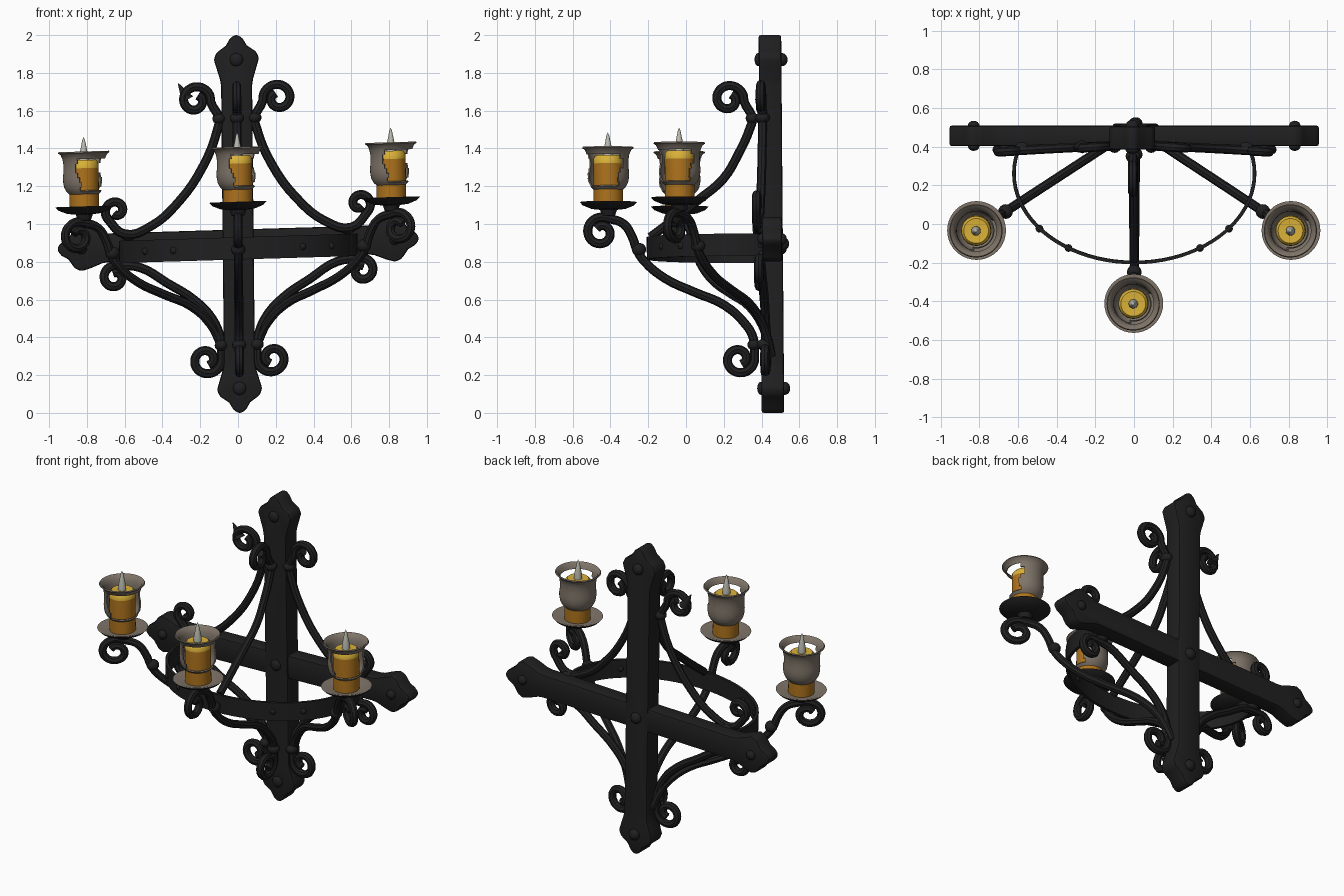
import bpy, bmesh, math
from mathutils import Matrix, Vector

if "Cube" in bpy.data.objects:
    bpy.data.objects.remove(bpy.data.objects["Cube"])


def material(name, rgb):
    m = bpy.data.materials.new(name)
    m.diffuse_color = (*rgb, 1)
    m.use_nodes = True
    m.node_tree.nodes["Principled BSDF"].inputs["Base Color"].default_value = m.diffuse_color
    return m


IRON = material("black_iron", (0.014, 0.014, 0.015))
GLASS = material("smoky_glass", (0.21, 0.175, 0.14))
AMBER = material("amber_wax", (0.42, 0.17, 0.012))
YELLOW = material("yellow_wax", (0.70, 0.44, 0.04))
FLAME = material("pale_flame", (0.50, 0.50, 0.44))


def finish(bm, name, *mats):
    me = bpy.data.meshes.new(name)
    bm.to_mesh(me)
    bm.free()
    ob = bpy.data.objects.new(name, me)
    bpy.context.collection.objects.link(ob)
    for m in mats:
        me.materials.append(m)
    return ob


def spiral(cx, cz, r0, r1, a0, sweep, n=14):
    """Scroll points (r, z), angles in degrees, radius shrinking inward."""
    pts = []
    for i in range(n + 1):
        t = i / n
        a = math.radians(a0 + sweep * t)
        r = r0 + (r1 - r0) * t
        pts.append((cx + r * math.cos(a), cz + r * math.sin(a)))
    return pts


def rod(name, pts, origin, direction, scale=1.0, radius=0.024):
    """Round bar following (r, z) points in a vertical plane."""
    cu = bpy.data.curves.new(name, 'CURVE')
    cu.dimensions = '3D'
    cu.bevel_depth = radius
    cu.bevel_resolution = 2
    cu.resolution_u = 4
    cu.use_fill_caps = True
    sp = cu.splines.new('BEZIER')
    sp.bezier_points.add(len(pts) - 1)
    for b, (r, z) in zip(sp.bezier_points, pts):
        b.co = (origin[0] + direction[0] * r * scale,
                origin[1] + direction[1] * r * scale, z)
        b.handle_left_type = b.handle_right_type = 'AUTO'
    cu.materials.append(IRON)
    ob = bpy.data.objects.new(name, cu)
    bpy.context.collection.objects.link(ob)


def knob(name, loc, size):
    bm = bmesh.new()
    bmesh.ops.create_uvsphere(bm, u_segments=16, v_segments=10, radius=1,
                              matrix=Matrix.LocRotScale(Vector(loc), None, Vector(size)))
    finish(bm, name, IRON)


def lathe(name, profile, centre, mats, rule=None, seg=40, skip=None):
    """Revolve (radius, z) profile; skip(angle, z) leaves holes."""
    bm = bmesh.new()
    rings = [[bm.verts.new((centre[0] + r * math.cos(2 * math.pi * k / seg),
                            centre[1] + r * math.sin(2 * math.pi * k / seg), z))
              for k in range(seg)] for r, z in profile]
    for i in range(len(rings) - 1):
        for k in range(seg):
            zm = (profile[i][1] + profile[i + 1][1]) / 2
            if skip and skip((k + 0.5) * 360 / seg, zm):
                continue
            j = (k + 1) % seg
            bm.faces.new((rings[i][k], rings[i][j], rings[i + 1][j], rings[i + 1][k]))
    bmesh.ops.remove_doubles(bm, verts=bm.verts, dist=1e-5)
    bm.normal_update()
    if rule:
        for f in bm.faces:
            f.material_index = rule(f)
    return finish(bm, name, *mats)


def bar(name, half, y0, y1, end, horizontal):
    """Flat beam with pointed, swelling ends."""
    tip = [(0.012, 0), (0.035, 0.02), (0.055, 0.055), (0.105, 0.09), (0.12, 0.125),
           (0.105, 0.175), (half + 0.005, 0.235), (half, 0.27)]
    q = [(w, end - d) for w, d in tip]
    loop = q + [(w, -l) for w, l in reversed(q)]
    loop += [(-w, -l) for w, l in q] + [(-w, l) for w, l in reversed(q)]
    bm = bmesh.new()
    vs = [bm.verts.new((l, y0, w + 0.895) if horizontal else (w, y0, l + 1)) for w, l in loop]
    f = bm.faces.new(vs)
    up = bmesh.ops.extrude_face_region(bm, geom=[f])
    bmesh.ops.translate(bm, vec=(0, y1 - y0, 0),
                        verts=[v for v in up['geom'] if isinstance(v, bmesh.types.BMVert)])
    bmesh.ops.recalc_face_normals(bm, faces=bm.faces)
    ob = finish(bm, name, IRON)
    b = ob.modifiers.new("rounded", 'BEVEL')
    b.width, b.segments = 0.022, 2


# Wall cross: post, beam and their studs
bar("post", 0.082, 0.392, 0.512, 1.0, False)
bar("crossbeam", 0.076, 0.402, 0.508, 0.955, True)
for z in (0.13, 0.895, 1.87):
    knob("post_stud_back", (0, 0.515, z), (0.035, 0.03, 0.035))
    knob("post_stud_front", (0, 0.39, z), (0.035, 0.02, 0.035))
for s in (-1, 1):
    knob("beam_stud_back", (s * 0.83, 0.508, 0.895), (0.03, 0.025, 0.03))
    knob("beam_stud_front", (s * 0.83, 0.402, 0.895), (0.03, 0.025, 0.03))

# Curved front band with its studs
bm = bmesh.new()
prev = None
for i in range(49):
    a = math.radians(18 - 216 * i / 48)
    x, y = 0.622 * math.cos(a), 0.26 + 0.46 * math.sin(a)
    cur = [bm.verts.new((x, y, z)) for z in (0.812, 0.93)]
    if prev:
        bm.faces.new((prev[0], cur[0], cur[1], prev[1]))
    prev = cur
band = finish(bm, "curved_band", IRON)
sol = band.modifiers.new("thickness", 'SOLIDIFY')
sol.thickness, sol.offset = 0.018, 0
for s in (-1, 1):
    for x, y in ((0.34, -0.125), (0.49, -0.025), (0.59, 0.39)):
        knob("band_stud", (s * x, y, 0.87), (0.02, 0.02, 0.02))

# Scroll paths in (distance from post, height)
lamp_scroll = spiral(0.90, 0.955, 0.085, 0.03, 120, -440)
arm = [(0.10, 0.40), (0.14, 0.47), (0.25, 0.57), (0.41, 0.64), (0.56, 0.71),
       (0.67, 0.80), (0.71, 0.86), (0.735, 0.93), (0.78, 1.0)] + lamp_scroll
low_scroll = spiral(0.175, 0.285, 0.085, 0.03, 165, 440)[::-1]
top_scroll = spiral(0.22, 1.66, 0.085, 0.03, 190, -430)[::-1]
front_brace = top_scroll + [(0.095, 1.56), (0.11, 1.5), (0.17, 1.37), (0.25, 1.24),
                            (0.38, 1.13), (0.52, 1.02), (0.64, 0.93)]
side_top = top_scroll + [(0.095, 1.56), (0.105, 1.5), (0.18, 1.315), (0.31, 1.13), (0.465, 1.0),
                         (0.6, 0.965)] + spiral(0.645, 1.09, 0.062, 0.02, -50, 360)
side_low = low_scroll + [(0.10, 0.40), (0.14, 0.5), (0.23, 0.6), (0.38, 0.70),
                         (0.52, 0.785)] + spiral(0.655, 0.735, 0.068, 0.025, 110, -400)

# Lamp arms: one to the front, two to the sides
d = Vector((0.838, -0.545))
arms = [("front", (0, 0.45), (0, -1), 1.0),
        ("left", (-0.02, 0.483), (-d.x, d.y), 1.1),
        ("right", (0.02, 0.483), (d.x, d.y), 1.1)]


def gap(angle, z):
    """Wavy opening in the glass, towards front right."""
    w = 10 * math.sin((z - 1.2) * 40)
    return 1.205 < z < 1.365 and (angle - (253 + w)) % 360 < 144 - 2 * w


for side, o, v, s in arms:
    path = (low_scroll if side == "front" else [(0.06, 0.30)]) + arm
    rod(side + "_lamp_arm", path, o, v, s)

    def at(r):
        return o[0] + v[0] * r * s, o[1] + v[1] * r * s
    knob(side + "_arm_knob", (*at(0.70), 0.865), (0.038, 0.038, 0.035))
    c = at(0.86)
    lathe(side + "_saucer", [(0, 1.04), (0.035, 1.045), (0.045, 1.075), (0.09, 1.08), (0.135, 1.098),
                             (0.152, 1.116), (0.142, 1.118), (0.09, 1.1), (0, 1.1)], c,
          (IRON, GLASS), lambda f: 1 if f.normal.z > 0.3 else 0)
    lathe(side + "_candle", [(0, 1.098), (0.078, 1.1), (0.078, 1.32), (0.076, 1.35), (0.064, 1.363),
                             (0, 1.358)], c, (AMBER, YELLOW),
          lambda f: 1 if f.calc_center_median().z > 1.325 else 0, 32)
    lathe(side + "_flame", [(0, 1.35), (0.024, 1.355), (0.024, 1.385), (0.015, 1.43), (0.007, 1.47),
                            (0, 1.485)], c, (FLAME,), None, 16)
    glass = lathe(side + "_glass_shade",
                  [(0.075, 1.185), (0.09, 1.2), (0.101, 1.22), (0.106, 1.245), (0.107, 1.27),
                   (0.105, 1.295), (0.104, 1.32), (0.105, 1.345), (0.109, 1.37), (0.12, 1.395),
                   (0.135, 1.405)], c, (GLASS,), None, 60, gap)
    th = glass.modifiers.new("thickness", 'SOLIDIFY')
    th.thickness, th.offset = 0.008, 0

# Braces: front one to the band, side ones along the crossbeam
rod("front_brace", front_brace, (0, 0.45), (0, -1))
for z in (0.36, 1.56):
    knob("front_collar", (0, 0.355, z), (0.038, 0.035, 0.03))
for s in (-1, 1):
    rod("upper_side_brace", side_top, (0, 0.415), (s, -0.06))
    rod("lower_side_brace", side_low, (0, 0.425), (s, -0.06))
    for z in (0.36, 1.56):
        knob("side_collar", (s * 0.095, 0.41, z), (0.035, 0.038, 0.03))
    knob("beam_collar", (s * 0.58, 0.40, 0.955), (0.04, 0.03, 0.025))
    knob("beam_collar", (s * 0.58, 0.40, 0.82), (0.04, 0.03, 0.025))

# Leaf tip on the upper left scroll
bm = bmesh.new()
bmesh.ops.create_cone(bm, cap_ends=True, segments=12, radius1=0.034, radius2=0.002, depth=0.10,
                      matrix=Matrix.Translation((-0.285, 1.71, 0)) @ Matrix.Rotation(0.5, 4, 'Z')
                      @ Matrix.Rotation(-math.pi / 2, 4, 'X'))
bm.transform(Matrix(((1, 0, 0, 0), (0, 0, 1, 0.405), (0, 1, 0, 0), (0, 0, 0, 1))))
bmesh.ops.recalc_face_normals(bm, faces=bm.faces)
finish(bm, "leaf_tip", IRON)

# Make everything mesh, smooth it, and give the hand-made slight lean
bpy.ops.object.select_all(action='SELECT')
bpy.context.view_layer.objects.active = band
bpy.ops.object.convert(target='MESH')
bpy.ops.object.shade_smooth_by_angle(angle=math.radians(40))
lean = Matrix(((1, 0, -0.01, 0.01), (0, 1, -0.008, 0.008), (0.03, 0, 1, 0), (0, 0, 0, 1)))
for ob in bpy.context.scene.objects:
    ob.data.transform(lean)
